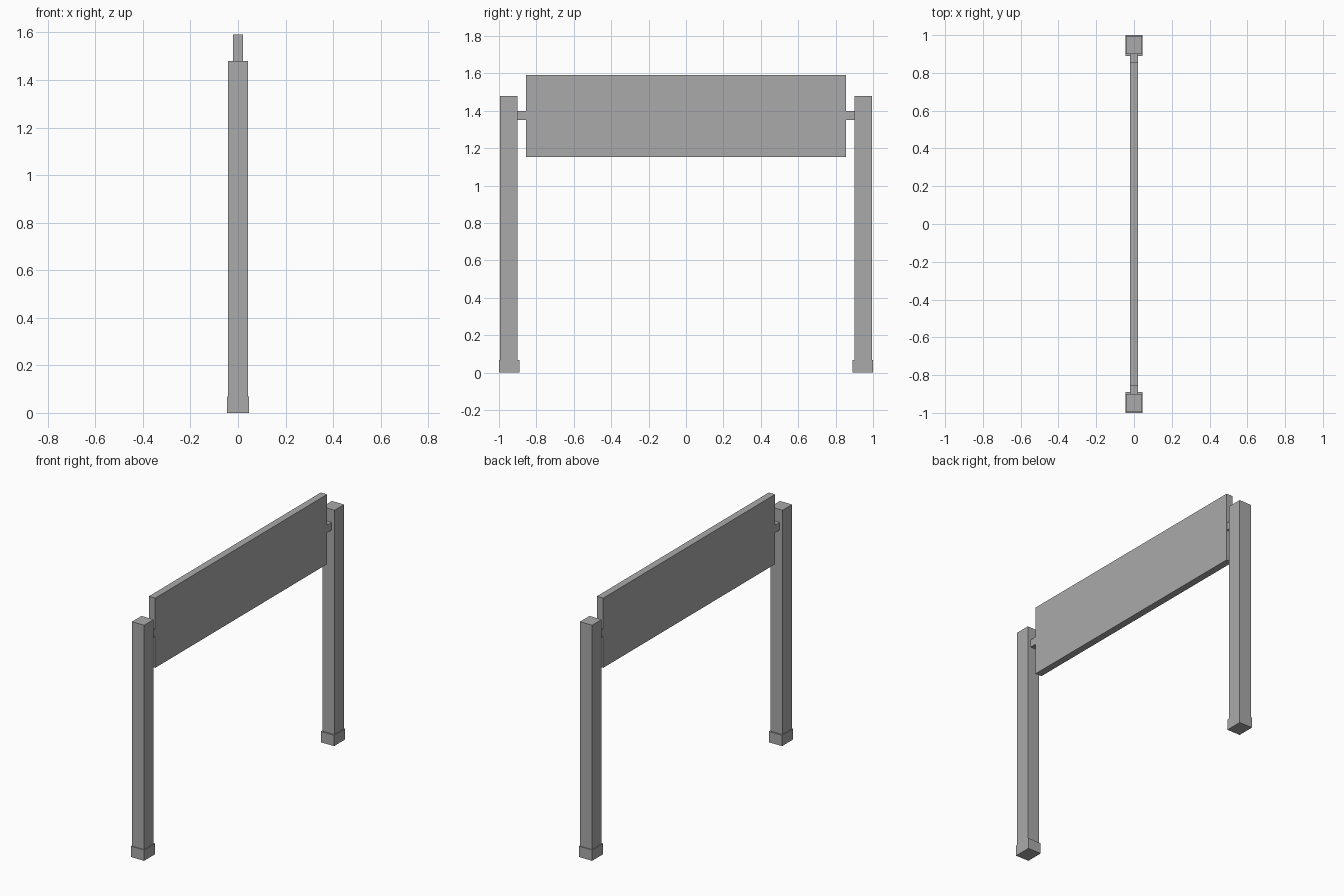
import bpy

cube = bpy.data.objects.get("Cube")
if cube:
    bpy.data.objects.remove(cube, do_unlink=True)

# Single painted-metal colour
grey = bpy.data.materials.new("mid_grey")
grey.use_nodes = True
colour = (0.4, 0.4, 0.4, 1)
grey.diffuse_color = colour
grey.node_tree.nodes["Principled BSDF"].inputs["Base Color"].default_value = colour


def box(name, low, high):
    """Flat-sided block between two opposite corners."""
    centre = [(a + b) / 2 for a, b in zip(low, high)]
    bpy.ops.mesh.primitive_cube_add(size=1, location=centre)
    part = bpy.context.object
    part.name = name
    part.scale = [b - a for a, b in zip(low, high)]
    bpy.ops.object.transform_apply(location=False, rotation=False, scale=True)
    part.data.materials.append(grey)
    return part


def end_box(name, half_width, near, far, bottom, top):
    """Matching blocks at the front and back ends."""
    box("front_" + name, (-half_width, -far, bottom), (half_width, -near, top))
    box("back_" + name, (-half_width, near, bottom), (half_width, far, top))


# Upright posts with slightly wider feet
end_box("foot", 0.046, 0.89, 1.0, 0, 0.068)
end_box("post", 0.042, 0.90, 0.995, 0.068, 1.48)

# Sign board held between the posts by short brackets
box("sign_board", (-0.022, -0.855, 1.153), (0.022, 0.855, 1.592))
end_box("bracket", 0.021, 0.855, 0.90, 1.35, 1.398)
